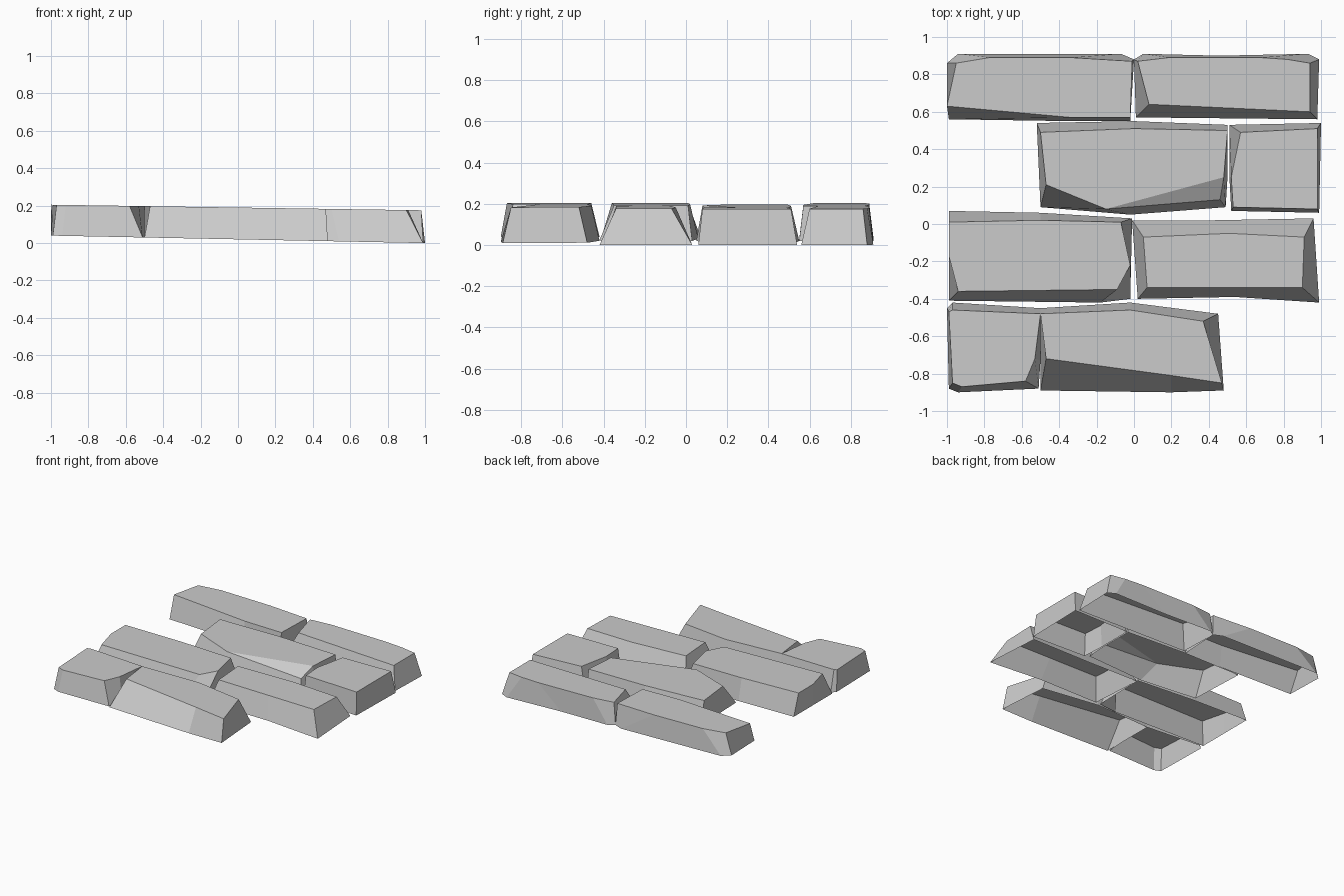
import bpy
import bmesh

default_cube = bpy.data.objects.get("Cube")
if default_cube:
    bpy.data.objects.remove(default_cube, do_unlink=True)

stone = bpy.data.materials.new("stone_grey")
stone.use_nodes = True
stone_colour = (0.6, 0.6, 0.6, 1)
stone.diffuse_color = stone_colour
stone.node_tree.nodes["Principled BSDF"].inputs["Base Color"].default_value = stone_colour


def base_height(x):
    """The underside of the paving falls gently towards +x."""
    return 0.02 - 0.02 * x


def top_height(x):
    """The worn top surface falls slightly less than the underside."""
    return 0.19 - 0.015 * x


def make_brick(name, base, top, chipped=None, chip_depth=0.06):
    """Hollow brick between two outlines in hundredths, counter-clockwise.

    A chipped corner is lowered and gets its own bevel triangle.
    """
    mesh_builder = bmesh.new()
    lower, upper = [], []
    for x, y in base:
        x, y = x / 100, y / 100
        lower.append(mesh_builder.verts.new((x, y, base_height(x))))
    for index, (x, y) in enumerate(top):
        x, y = x / 100, y / 100
        drop = chip_depth if index == chipped else 0
        upper.append(mesh_builder.verts.new((x, y, top_height(x) - drop)))

    # Sloping side walls
    count = len(lower)
    for index in range(count):
        following = (index + 1) % count
        mesh_builder.faces.new((lower[index], lower[following],
                                upper[following], upper[index]))

    # Flat top, with the chip split off
    flat_top = [vert for index, vert in enumerate(upper) if index != chipped]
    mesh_builder.faces.new(flat_top)
    if chipped is not None:
        mesh_builder.faces.new((upper[chipped - 1], upper[chipped],
                                upper[(chipped + 1) % count]))

    mesh = bpy.data.meshes.new(name)
    mesh_builder.to_mesh(mesh)
    mesh_builder.free()
    mesh.materials.append(stone)
    brick = bpy.data.objects.new(name, mesh)
    bpy.context.scene.collection.objects.link(brick)
    return brick


# Back row
make_brick(
    "back_row_right_brick",
    base=[(-99, 56), (-34, 55), (-2, 55), (0, 88), (-7, 91), (-94, 91), (-100, 86)],
    top=[(-100, 63), (-34, 57), (-2, 57), (-1, 87), (-34, 89), (-77, 89), (-95, 86)],
)
make_brick(
    "back_row_left_brick",
    base=[(1, 57), (98, 56), (99, 88), (93, 91), (46, 90), (5, 91), (0, 88)],
    top=[(8, 64), (94, 60), (94, 86), (82, 88), (67, 89), (19, 89), (2, 87)],
)

# Second row, shifted by half a brick
make_brick(
    "second_row_chipped_brick",
    base=[(-50, 9), (-2, 5), (49, 9), (50, 25), (50, 53), (0, 55), (-52, 54)],
    top=[(-47, 21), (-15, 8), (46, 13), (48, 25), (50, 50), (0, 51), (-50, 49)],
    chipped=2,
)
make_brick(
    "second_row_half_brick",
    base=[(52, 7), (99, 6), (100, 54), (51, 53), (51, 25)],
    top=[(53, 9), (98, 8), (98, 51), (57, 49), (52, 25)],
)

# Third row
make_brick(
    "third_row_right_brick",
    base=[(-99, -41), (-18, -42), (-2, -40), (-1, 3), (-50, 6), (-99, 7), (-99, -17)],
    top=[(-94, -36), (-9, -35), (-2, -22), (-7, 1), (-50, 2), (-99, 1), (-99, -17)],
)
make_brick(
    "third_row_left_brick",
    base=[(2, -40), (54, -39), (99, -42), (96, 3), (43, 2), (-1, 2)],
    top=[(7, -34), (50, -34), (90, -34), (91, -7), (51, -5), (5, -7)],
)

# Front row, shifted by half a brick
make_brick(
    "front_row_half_brick",
    base=[(-99, -88), (-94, -90), (-51, -88), (-50, -73), (-50, -45), (-97, -42), (-100, -45)],
    top=[(-97, -85), (-92, -87), (-58, -84), (-53, -72), (-50, -48), (-97, -46), (-99, -47)],
)
make_brick(
    "front_row_long_brick",
    base=[(-50, -89), (20, -90), (48, -89), (45, -48), (-2, -42), (-50, -45)],
    top=[(-47, -72), (20, -81), (47, -85), (37, -52), (-2, -46), (-50, -48)],
)
